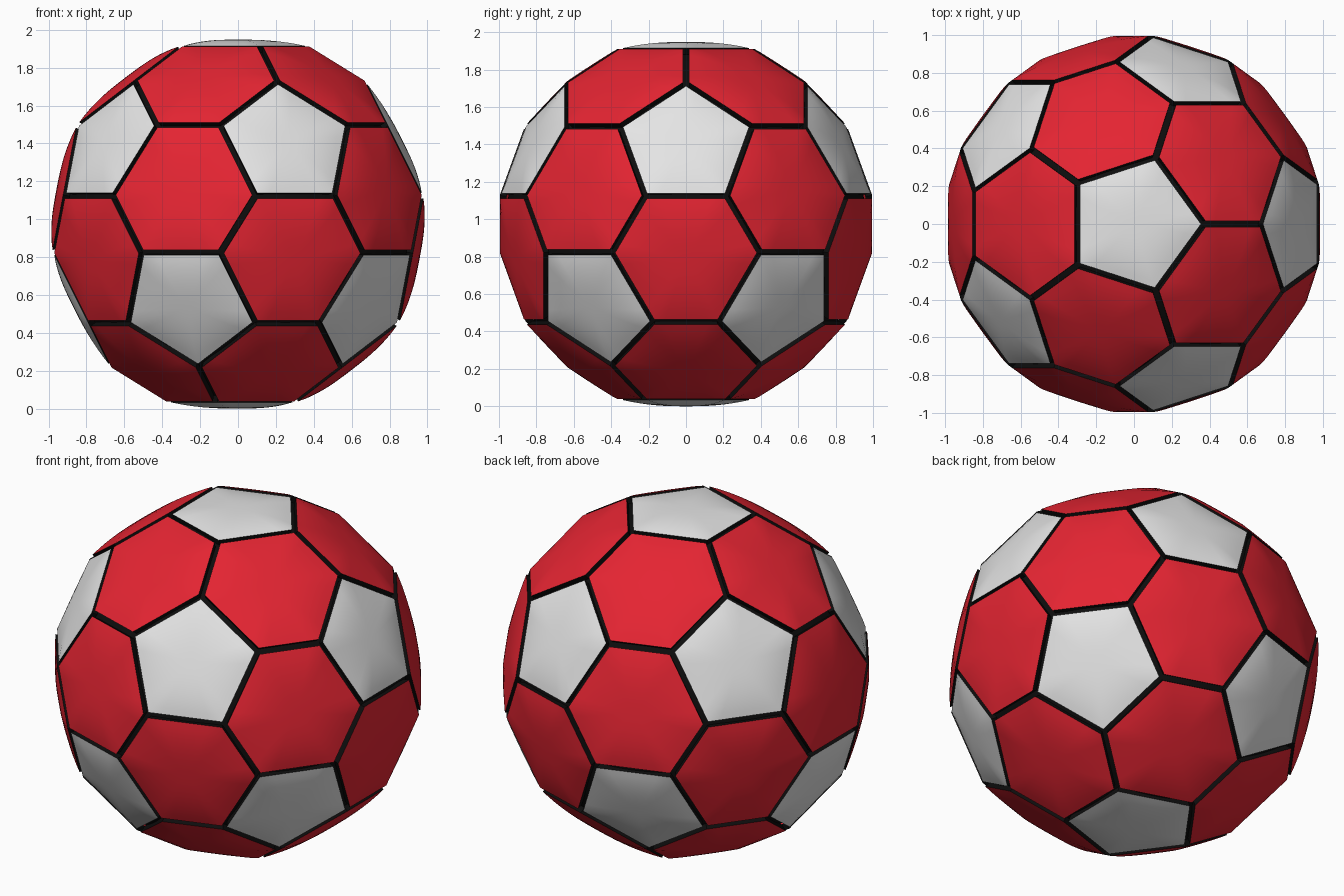
import bpy, bmesh, math
from itertools import combinations
from mathutils import Vector

if "Cube" in bpy.data.objects:
    bpy.data.objects.remove(bpy.data.objects["Cube"])

CENTRE = Vector((0, 0, 0.974))
THETA = math.radians(21.5)      # angle from a pentagon centre to its corners
N, RINGS = 6, 9                 # samples per panel edge, rings per panel


def material(name, rgb):
    m = bpy.data.materials.new(name)
    m.diffuse_color = (*rgb, 1)
    m.use_nodes = True
    m.node_tree.nodes["Principled BSDF"].inputs["Base Color"].default_value = m.diffuse_color
    return m


red = material("red", (0.78, 0.018, 0.032))
white = material("white", (0.78, 0.78, 0.78))
black = material("black", (0.004, 0.004, 0.004))

# Icosahedron directions: each one is the centre of a pentagon
ico = [Vector((0, 0, 1)), Vector((0, 0, -1))]
for k in range(5):
    for off, s in ((0, 1), (36, -1)):
        a = math.radians(72 * k + off)
        ico.append(Vector((2 * math.cos(a), 2 * math.sin(a), s)) / math.sqrt(5))


def near(a, b):
    return 0.4 < a.dot(b) < 0.9


def corner(a, b):
    """Seam corner on the way from pentagon centre a to neighbour b."""
    side = (b - a * a.dot(b)).normalized()
    return a * math.cos(THETA) + side * math.sin(THETA)


def add_panel(bm, n, corners, height, dome, gap):
    """Puffed plate with a black side wall, facing direction n."""
    u = n.orthogonal().normalized()
    v = n.cross(u)
    pts = []
    for c in corners:
        c = c * (height / c.dot(n))
        pts.append(Vector((c.dot(u), c.dot(v))))
    pts.sort(key=lambda p: math.atan2(p.y, p.x))
    count = len(pts)
    normals = []
    for i in range(count):
        e = (pts[(i + 1) % count] - pts[i]).normalized()
        normals.append(Vector((e.y, -e.x)))
    # Shrink the outline by the seam gap
    inner = [pts[i] - (normals[i - 1] + normals[i]) * gap / (1 + normals[i - 1].dot(normals[i]))
             for i in range(count)]
    rim = [inner[i].lerp(inner[(i + 1) % count], j / N)
           for i in range(count) for j in range(N)]
    apothem = min(p.length for p in rim)

    def vert(p, h):
        return bm.verts.new(CENTRE + u * p.x + v * p.y + n * h)

    # Rings go from round at the middle to the polygon at the rim
    rings = []
    for r in range(1, RINGS + 1):
        s = r / RINGS
        h = height + dome * (1 - s ** 2.8)
        rings.append([vert(p.normalized() * s * ((1 - s) * apothem + s * p.length), h) for p in rim])
    rings.append([vert(p * 0.965, height - 0.035) for p in rim])
    middle = vert(Vector((0, 0)), height + dome)
    m = len(rim)
    for i in range(m):
        j = (i + 1) % m
        bm.faces.new((middle, rings[0][i], rings[0][j]))
        for r in range(RINGS):
            f = bm.faces.new((rings[r][i], rings[r + 1][i], rings[r + 1][j], rings[r][j]))
            f.material_index = 1 if r == RINGS - 1 else 0


def finish(bm, name, mats):
    me = bpy.data.meshes.new(name)
    bm.to_mesh(me)
    bm.free()
    for m in mats:
        me.materials.append(m)
    ob = bpy.data.objects.new(name, me)
    bpy.context.collection.objects.link(ob)
    bpy.ops.object.select_all(action='DESELECT')
    ob.select_set(True)
    bpy.context.view_layer.objects.active = ob
    bpy.ops.object.shade_smooth_by_angle(angle=math.radians(40))


# White pentagon panels
bm = bmesh.new()
for a in ico:
    add_panel(bm, a, [corner(a, b) for b in ico if near(a, b)], 0.941, 0.033, 0.013)
finish(bm, "pentagon_panels", [white, black])

# Red hexagon panels
bm = bmesh.new()
for tri in combinations(ico, 3):
    if all(near(a, b) for a, b in combinations(tri, 2)):
        n = (tri[0] + tri[1] + tri[2]).normalized()
        add_panel(bm, n, [corner(a, b) for a in tri for b in tri if a is not b], 0.936, 0.040, 0.018)
finish(bm, "hexagon_panels", [red, black])

# Black ball showing through the seams
bm = bmesh.new()
bmesh.ops.create_icosphere(bm, subdivisions=5, radius=0.962)
bmesh.ops.translate(bm, verts=bm.verts, vec=CENTRE)
finish(bm, "seam_core", [black])
